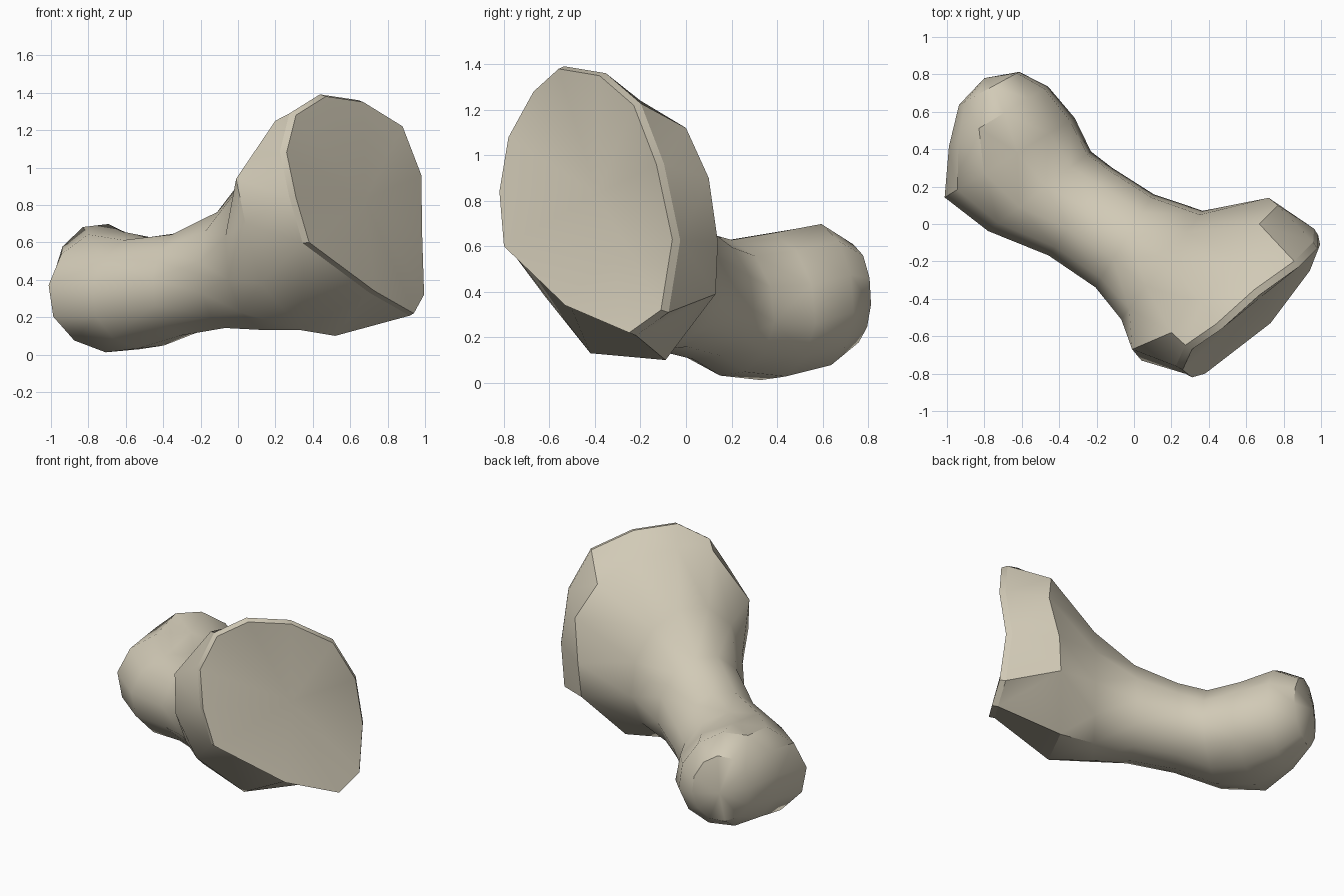
import bpy
import bmesh
import math
from mathutils import Vector

default_cube = bpy.data.objects.get("Cube")
if default_cube:
    bpy.data.objects.remove(default_cube, do_unlink=True)

SIDES = 12


def make_material(name, colour):
    material = bpy.data.materials.new(name)
    material.use_nodes = True
    material.diffuse_color = colour
    shader = material.node_tree.nodes["Principled BSDF"]
    shader.inputs["Base Color"].default_value = colour
    shader.inputs["Roughness"].default_value = 0.8
    return material


def oval_ring(left_x, left_y, right_x, right_y, top, bottom):
    """Slightly tilted oval section spanning two edges seen from above."""
    waist = bottom + 0.46 * (top - bottom)
    left_edge = Vector((left_x, left_y, waist + 0.03))
    right_edge = Vector((right_x, right_y, waist - 0.03))
    centre = (left_edge + right_edge) / 2
    across = (left_edge - right_edge) / 2
    lean = Vector((across.x, across.y, 0)) * -0.14
    swell = 1 / math.cos(math.pi / SIDES)
    points = []
    for step in range(SIDES):
        angle = math.tau * (0.25 - (step - 0.5) / SIDES)
        rise = math.sin(angle)
        reach = top - waist if rise > 0 else waist - bottom
        upward = lean + Vector((0, 0, reach))
        points.append(centre + swell * (across * math.cos(angle)
                                        + upward * rise))
    return points


def bridge(bm, ring_a, ring_b):
    for step in range(SIDES):
        following = (step + 1) % SIDES
        bm.faces.new((ring_a[step], ring_a[following],
                      ring_b[following], ring_b[step]))


def close_with_fan(bm, ring, tip):
    tip_vertex = bm.verts.new(tip)
    for step in range(SIDES):
        bm.faces.new((ring[step], ring[(step + 1) % SIDES], tip_vertex))


def crease(bm, ring):
    for step in range(SIDES):
        bm.edges.get((ring[step], ring[(step + 1) % SIDES])).smooth = False


# Rim of the shallow dish, going round from the top
rim = [Vector(p) for p in (
    (.47, -.56, 1.38), (.67, -.38, 1.35), (.88, -.23, 1.22), (.98, -.13, .96),
    (.985, -.06, .63), (.995, -.11, .32), (.94, -.25, .22), (.73, -.53, .34),
    (.38, -.8, .6), (.31, -.82, .84), (.26, -.78, 1.08), (.31, -.67, 1.28))]
dish_centre = Vector((.68, -.39, .83))

# Narrow lip flaring out just behind the rim
lip_offset = Vector((-.028, .028, 0))
lip = [point + lip_offset + (point - dish_centre) * 0.02 for point in rim]

# Broad shoulder behind the dish
shoulder = [Vector(p) for p in (
    (.36, -.42, 1.29), (.55, -.2, 1.24), (.67, 0, 1.12), (.77, .1, .9),
    (.72, .14, .62), (.7, .13, .39), (.52, -.09, .1), (.34, -.42, .13),
    (.12, -.62, .38), (.04, -.73, .7), (-.01, -.67, .94), (.2, -.58, 1.25))]

# Neck and rounded knob sections: left edge, right edge, top, bottom
sections = [
    (.36, .06, -.06, -.5, 1, .14),
    (.1, .15, -.2, -.33, .77, .15),
    (-.12, .29, -.45, -.16, .65, .11),
    (-.24, .38, -.77, -.03, .62, .04),
    (-.33, .56, -1, .15, .65, .02),
    (-.47, .73, -.98, .42, .69, .07),
    (-.62, .81, -.93, .64, .6, .17),
]
knob_tip = Vector((-.8, .78, .38))

# Loft the whole bone as one closed surface
bm = bmesh.new()
outlines = [rim, lip, shoulder] + [oval_ring(*section) for section in sections]
rings = [[bm.verts.new(point) for point in outline] for outline in outlines]
for front, back in zip(rings, rings[1:]):
    bridge(bm, front, back)
close_with_fan(bm, rings[0], dish_centre)
close_with_fan(bm, rings[-1], knob_tip)
for lip_ring in rings[:2]:
    crease(bm, lip_ring)
bmesh.ops.triangulate(bm, faces=bm.faces[:], quad_method="SHORT_EDGE")
bmesh.ops.recalc_face_normals(bm, faces=bm.faces[:])

mesh = bpy.data.meshes.new("bone")
bm.to_mesh(mesh)
bm.free()
bone = bpy.data.objects.new("bone", mesh)
bpy.context.collection.objects.link(bone)
mesh.materials.append(make_material("pale bone", (.64, .59, .47, 1)))

# Smooth body that keeps the crisp lip
bpy.ops.object.select_all(action="DESELECT")
bone.select_set(True)
bpy.context.view_layer.objects.active = bone
bpy.ops.object.shade_smooth_by_angle(angle=math.radians(38),
                                     keep_sharp_edges=True)
